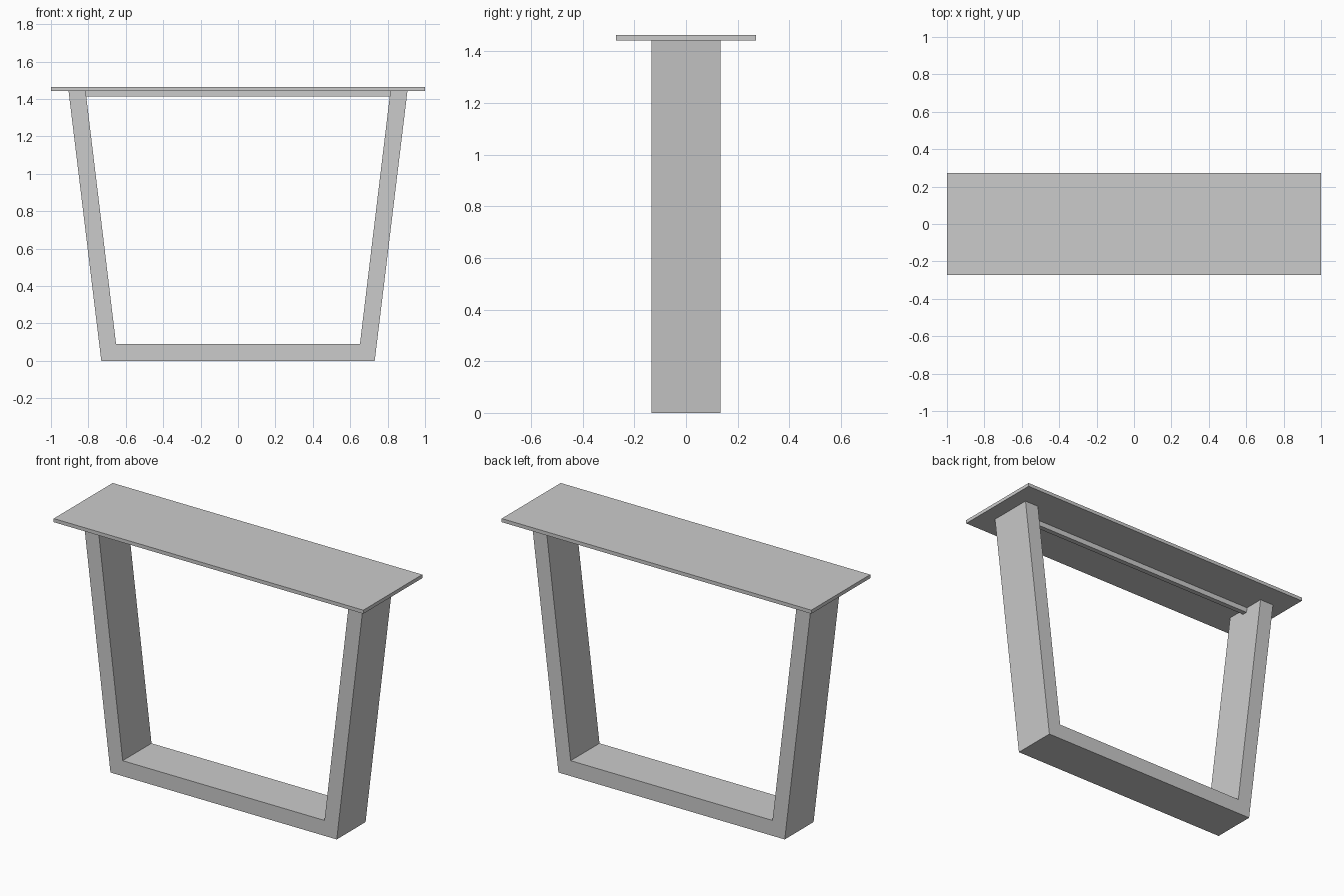
import bpy, bmesh

if "Cube" in bpy.data.objects:
    bpy.data.objects.remove(bpy.data.objects["Cube"])


def box(name, x, y, z0, z1):
    """Box centred on x and y, with half sizes x, y and heights z0 to z1."""
    return prism(name, [(-x, z0), (x, z0), (x, z1), (-x, z1)], y)


def prism(name, outline, y):
    """Extrude an x-z outline from -y to +y."""
    bm = bmesh.new()
    face = bm.faces.new([bm.verts.new((px, -y, pz)) for px, pz in outline])
    ext = bmesh.ops.extrude_face_region(bm, geom=[face])
    moved = [g for g in ext["geom"] if isinstance(g, bmesh.types.BMVert)]
    bmesh.ops.translate(bm, vec=(0, 2 * y, 0), verts=moved)
    bmesh.ops.recalc_face_normals(bm, faces=bm.faces)
    mesh = bpy.data.meshes.new(name)
    bm.to_mesh(mesh)
    bm.free()
    obj = bpy.data.objects.new(name, mesh)
    bpy.context.collection.objects.link(obj)
    return obj


TOP_Z = 1.443

# Table top
box("table_top", 1.0, 0.272, TOP_Z, 1.464)

# Tapered U-shaped base frame: right half of the profile, mirrored
half = [(0.731, 0), (0.906, TOP_Z), (0.815, TOP_Z), (0.652, 0.09)]
prism("base_frame", half + [(-x, z) for x, z in reversed(half)], 0.133)

# Slim rail under the top, between the legs
box("support_rail", 0.815, 0.015, 1.412, TOP_Z)
